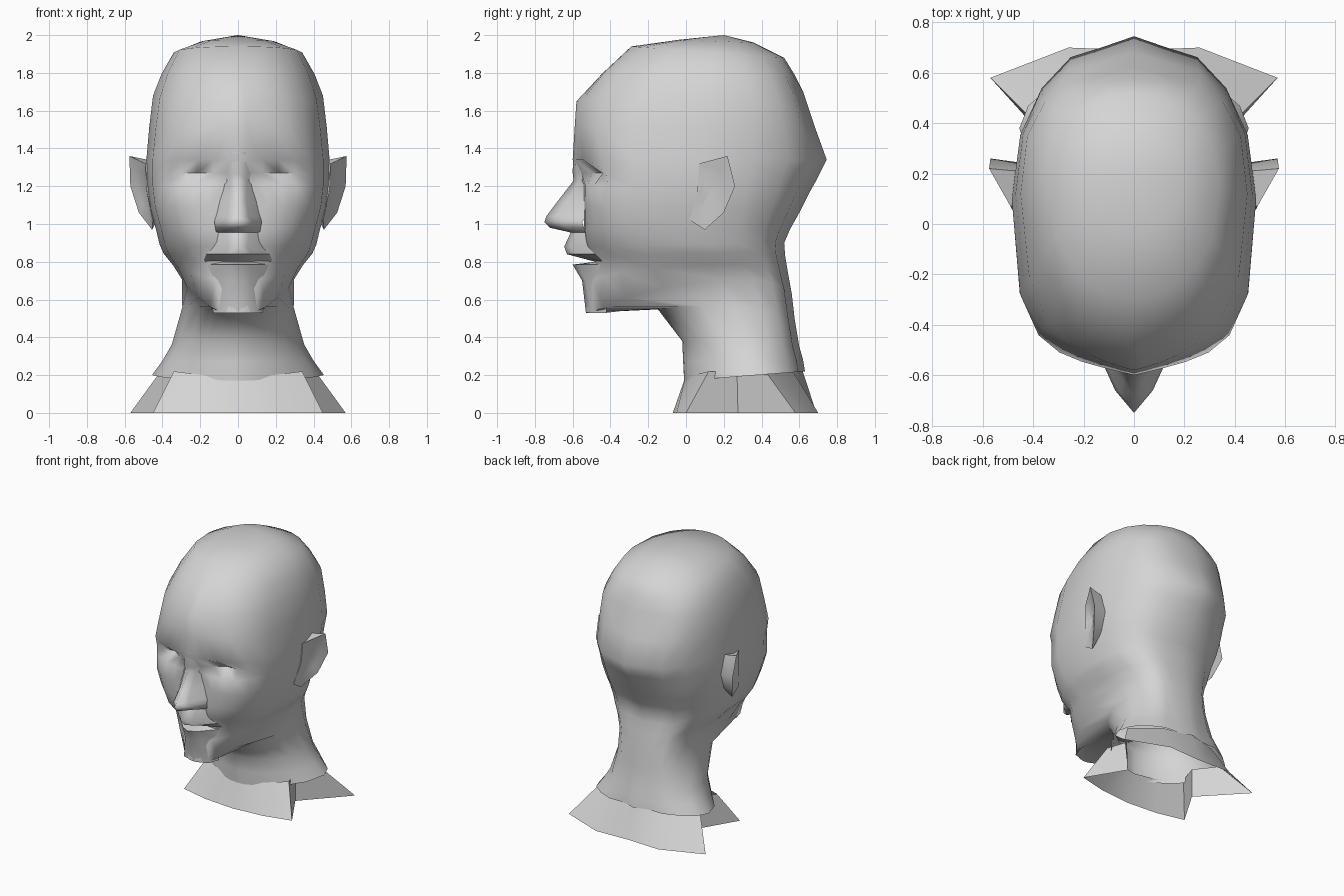
import bpy, bmesh, math
from mathutils import Vector

skin = bpy.data.materials.new("plain_grey")
skin.diffuse_color = (0.66, 0.66, 0.66, 1)


def sheet(name, rows, closed=False, ref=(0, 0.15, 1.0), angle=60):
    """Skin a grid of points given for the right half, facing away from ref, and mirror it."""
    bm = bmesh.new()
    grid = [[bm.verts.new(p) for p in row] for row in rows]
    n = len(rows[0])
    for a, b in zip(grid, grid[1:]):
        for i in range(n if closed else n - 1):
            j = (i + 1) % n
            bm.faces.new((a[i], b[i], b[j], a[j]))
    bmesh.ops.remove_doubles(bm, verts=bm.verts, dist=0.0005)
    bm.normal_update()
    facing = sum(f.normal.dot(f.calc_center_median() - Vector(ref)) * f.calc_area()
                 for f in bm.faces)
    if facing < 0:
        bmesh.ops.reverse_faces(bm, faces=bm.faces)
    mesh = bpy.data.meshes.new(name)
    bm.to_mesh(mesh)
    bm.free()
    mesh.materials.append(skin)
    ob = bpy.data.objects.new(name, mesh)
    bpy.context.collection.objects.link(ob)
    bpy.ops.object.select_all(action='DESELECT')
    ob.select_set(True)
    bpy.context.view_layer.objects.active = ob
    bpy.ops.object.shade_smooth_by_angle(angle=math.radians(angle))
    mirror = ob.modifiers.new("mirror", 'MIRROR')
    mirror.use_clip = True
    return ob


# half ring: squarish front arc, rounder back arc; lift raises the sides
ANGLES = [0, 3, 9, 18, 30, 45, 65, 90, 112, 132, 150, 166, 180]


def ring(zf, zb, yf, yb, w, yc, nf, nb, lift=0):
    pts = []
    for deg in ANGLES:
        t = math.radians(deg)
        s, c = max(math.sin(t), 0), math.cos(t)
        e = 2 / (nf if deg < 90 else nb)
        x = 0 if deg in (0, 180) else w * s ** e
        y = yc + (yf - yc if c > 0 else yb - yc) * abs(c) ** e
        z = zf + (zb - zf) * (y - yf) / (yb - yf) + lift * max(0, x - 0.11)
        pts.append(Vector((x, y, z)))
    return pts


# head and neck: front z, back z, front y, back y, half width, widest y, roundness
skull = [
    (1.975, 1.96, -0.04, 0.36, 0.195, 0.18, 2.0, 2.0),
    (1.94, 1.88, -0.29, 0.52, 0.34, 0.15, 2.2, 2.1),
    (1.80, 1.79, -0.44, 0.575, 0.405, 0.12, 2.3, 2.4),
    (1.65, 1.70, -0.58, 0.62, 0.45, 0.12, 2.4, 2.5),
    (1.50, 1.52, -0.59, 0.68, 0.47, 0.12, 2.6, 2.3),
    (1.34, 1.34, -0.60, 0.745, 0.485, 0.10, 2.8, 2.1),
    (1.27, 1.24, -0.585, 0.695, 0.485, 0.10, 2.9, 2.1),
    (1.21, 1.16, -0.54, 0.65, 0.48, 0.10, 3.2, 2.2),
    (1.10, 1.06, -0.54, 0.60, 0.465, 0.08, 3.4, 2.3),
]
jaw_and_neck = [
    (0.98, 0.97, -0.54, 0.55, 0.435, 0.08, 3.1, 2.4),
    (0.88, 0.90, -0.53, 0.52, 0.415, 0.08, 2.7, 2.5),
    (0.80, 0.83, -0.485, 0.525, 0.395, 0.08, 2.4, 2.5, 0.1),
    (0.70, 0.74, -0.52, 0.54, 0.345, 0.12, 2.2, 2.5, 0.25),
    (0.53, 0.63, -0.53, 0.56, 0.297, 0.18, 2.0, 2.5, 0.6),
    (0.55, 0.50, -0.15, 0.575, 0.295, 0.26, 2.0, 2.4, 0.2),
    (0.38, 0.35, -0.02, 0.60, 0.35, 0.33, 1.8, 2.1),
    (0.27, 0.28, -0.015, 0.62, 0.40, 0.36, 1.8, 2.0),
    (0.17, 0.22, -0.01, 0.63, 0.455, 0.38, 1.7, 1.9),
]
rows = [[Vector((0, 0.2, 2.0))] * len(ANGLES)]
rows += [ring(*r) for r in skull + jaw_and_neck]
# centre ridge on the forehead and down the back of the head and neck
for row in rows[4:8]:
    for p in row:
        if p.y < 0 and p.x < 0.4:
            p.y += 0.03 * math.sin(math.pi * p.x / 0.4)
for row in rows[4:]:
    row[-2].y -= 0.025
# eye sockets pressed in under the brow
for p in rows[7]:
    if p.y < 0:
        p.y += 0.09 * math.exp(-((p.x - 0.22) / 0.12) ** 2)
sheet("head_and_neck", rows)

# nose, lips and chin strip: z, centre y, middle x, middle y, edge x, edge y
profile = [
    (1.38, -0.598, 0.04, -0.59, 0.09, -0.55),
    (1.27, -0.60, 0.045, -0.58, 0.09, -0.52),
    (1.23, -0.595, 0.045, -0.565, 0.10, -0.50),
    (1.12, -0.68, 0.045, -0.62, 0.115, -0.51),
    (1.04, -0.74, 0.055, -0.67, 0.12, -0.53),
    (1.01, -0.75, 0.075, -0.66, 0.125, -0.55),
    (0.98, -0.72, 0.075, -0.64, 0.12, -0.54),
    (0.955, -0.61, 0.06, -0.57, 0.12, -0.52),
    (0.88, -0.645, 0.05, -0.61, 0.14, -0.505),
    (0.84, -0.63, 0.07, -0.585, 0.18, -0.465),
    (0.80, -0.48, 0.08, -0.475, 0.18, -0.44),
    (0.785, -0.60, 0.06, -0.57, 0.17, -0.445),
    (0.70, -0.55, 0.07, -0.53, 0.17, -0.435),
    (0.53, -0.53, 0.10, -0.50, 0.13, -0.42),
    (0.55, -0.25, 0.08, -0.25, 0.11, -0.25),
]
sheet("nose_lips_and_chin",
      [[(0, y0, z), (xm, ym, z), (xe, ye, z)] for z, y0, xm, ym, xe, ye in profile],
      ref=(0, -0.3, 0.9), angle=50)

# ears: rim loop flaring out of the head around a hollow
rim = [(0.49, 0.07, 1.32), (0.575, 0.22, 1.36), (0.57, 0.26, 1.20),
       (0.525, 0.20, 1.06), (0.455, 0.10, 0.97), (0.45, 0.02, 1.02),
       (0.485, 0.06, 1.18)]
root = [(0.44, 0.14 + 0.85 * (y - 0.14), 1.17 + 0.85 * (z - 1.17)) for x, y, z in rim]
inner = [(0.55 * x + 0.45 * 0.485, 0.6 * y + 0.4 * 0.12, 0.6 * z + 0.4 * 1.18)
         for x, y, z in rim]
sheet("ear", [root, rim, inner, [(0.475, 0.12, 1.18)] * len(rim)],
      closed=True, ref=(0.40, 0.14, 1.17), angle=50)

# collar at the base of the neck, notched inward under each shoulder
top = [(0, 0.0, 0.20), (0.18, 0.04, 0.20), (0.34, 0.12, 0.22), (0.29, 0.27, 0.22),
       (0.41, 0.42, 0.22), (0.22, 0.56, 0.23), (0, 0.615, 0.23)]
hem = [(0, -0.07, 0), (0.24, -0.05, 0), (0.45, 0.0, 0), (0.285, 0.275, 0),
       (0.57, 0.58, 0), (0.26, 0.70, 0), (0, 0.69, 0)]
sheet("collar", [top, hem], ref=(0, 0.3, 0), angle=50)
